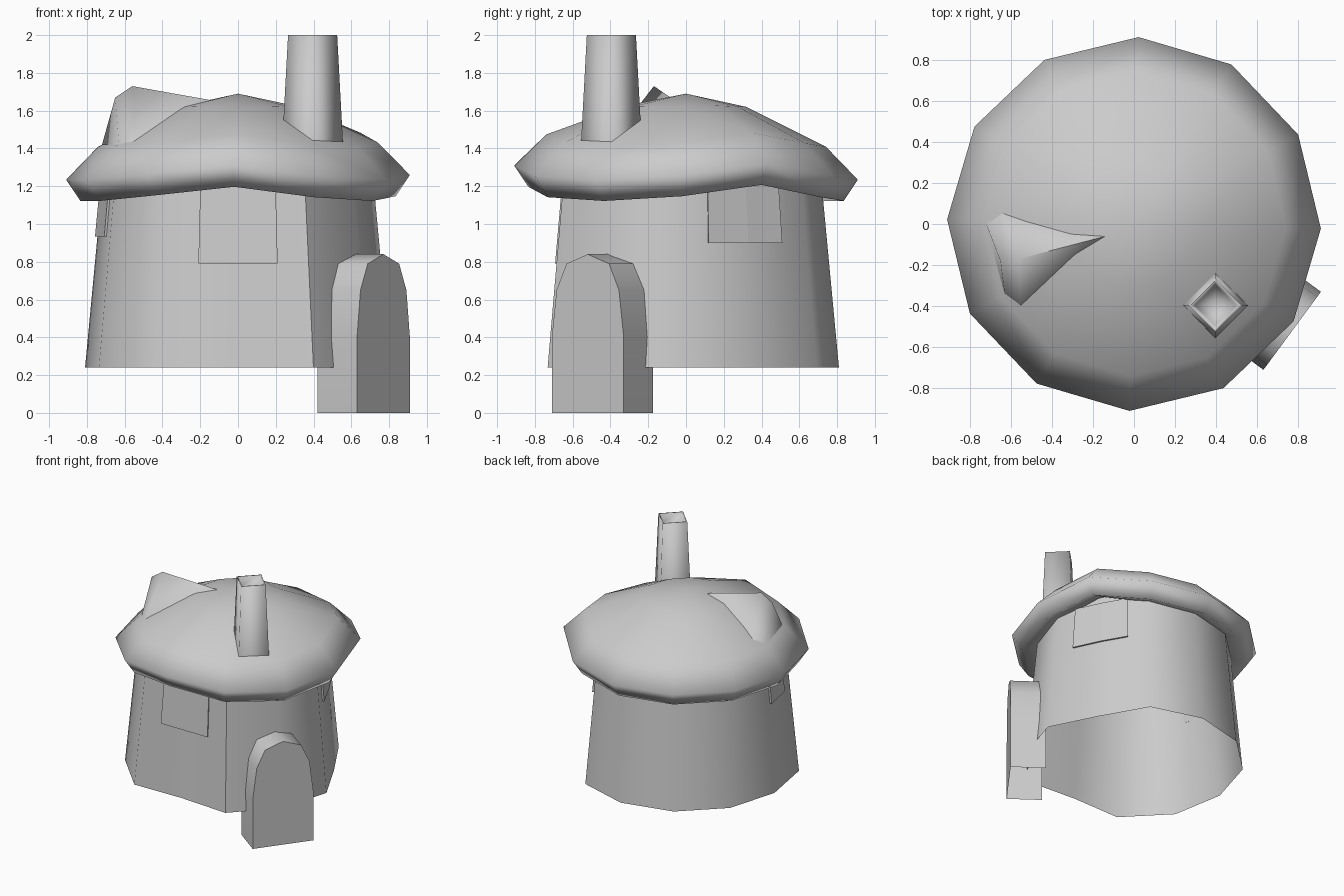
import bpy, bmesh, math

if "Cube" in bpy.data.objects:
    bpy.data.objects.remove(bpy.data.objects["Cube"])

SIDES = 12
TURN = math.radians(-1.4)


def make(name, verts, faces, smooth=None):
    mesh = bpy.data.meshes.new(name)
    mesh.from_pydata(verts, [], faces)
    bm = bmesh.new()
    bm.from_mesh(mesh)
    bmesh.ops.remove_doubles(bm, verts=bm.verts, dist=1e-5)
    bmesh.ops.recalc_face_normals(bm, faces=bm.faces)
    bm.to_mesh(mesh)
    bm.free()
    obj = bpy.data.objects.new(name, mesh)
    bpy.context.collection.objects.link(obj)
    if smooth:
        bpy.ops.object.select_all(action='DESELECT')
        obj.select_set(True)
        bpy.context.view_layer.objects.active = obj
        bpy.ops.object.shade_smooth_by_angle(angle=math.radians(smooth))
    return obj


def skin(rings):
    """Vertices and quads joining closed loops with equal point counts."""
    n = len(rings[0])
    verts = [p for ring in rings for p in ring]
    faces = [(k * n + i, k * n + (i + 1) % n, (k + 1) * n + (i + 1) % n, (k + 1) * n + i)
             for k in range(len(rings) - 1) for i in range(n)]
    return verts, faces


def circle(r, z, n=SIDES, turn=TURN, cx=0, cy=0, radii={}):
    """Regular loop; radii holds per-corner radius factors."""
    return [(cx + r * radii.get(i, 1) * math.cos(turn + math.tau * i / n),
             cy + r * radii.get(i, 1) * math.sin(turn + math.tau * i / n), z)
            for i in range(n)]


# Tapered wall, flattened behind the front and right windows, open underneath
flats = {1: 0.88, 7: 1.035, 8: 1.03, 9: 0.87, 10: 1.03}
make("wall", *skin([circle(0.81, 0.24, radii=flats), circle(0.71, 1.30, radii=flats)]), smooth=50)

# Thatched roof: lathed profile whose eave lifts over the windows
lift = {0: 0.025, 1: 0.085, 2: 0.02, 8: 0.03, 9: 0.075, 10: 0.02}
profile = [(0.32, 1.62, 0.08), (0.74, 1.41, 0.85), (0.91, 1.235, 1),
           (0.835, 1.122, 1), (0.66, 1.20, 1)]
verts, faces = skin([[(x, y, z + w * lift.get(i, 0)) for i, (x, y, z) in enumerate(circle(r, z))]
                     for r, z, w in profile])
verts.append((0, 0, 1.69))
faces += [(i, (i + 1) % SIDES, len(verts) - 1) for i in range(SIDES)]
make("roof", verts, faces, smooth=95)

# Square tapered chimney with a sunken top
make("chimney", *skin([circle(r, z, 4, 0, 0.395, -0.395) for r, z in
                       ((0.165, 1.35), (0.13, 2.0), (0.118, 2.0), (0.10, 1.93), (0.0, 1.86))]),
     smooth=91)


# Windows: thin panes lying just outside the wall
def window(name, path, z0, z1=1.24):
    top = 1 - 0.125 * (z1 - z0)
    plan = path + [(x * 0.98, y * 0.98) for x, y in reversed(path)]
    n = len(plan)
    verts, faces = skin([[(x, y, z0) for x, y in plan],
                         [(x * top, y * top, z1) for x, y in plan]])
    make(name, verts, faces + [tuple(range(n)), tuple(range(n, 2 * n))])


window("front_window", [(-0.21, -0.693), (0.21, -0.693)], 0.79)
window("right_window", [(0.692, 0.12), (0.592, 0.33), (0.488, 0.51)], 0.90)
window("left_window", [(-0.757, -0.02), (-0.708, -0.26)], 0.935)

# Arched door porch, pushed out from the front right of the wall, open underneath
half = [(0.236, 0), (0.236, 0.40), (0.205, 0.65), (0.14, 0.79)]
arch = half + [(0, 0.84)] + [(-u, z) for u, z in reversed(half)]
ux, uy = 0.593, 0.805          # along the door width
mx, my = 0.77, -0.52           # middle of the door front
verts, faces = skin([[(mx + u * ux - d * uy, my + u * uy + d * ux, z) for u, z in arch]
                     for d in (0, 0.26)])
n = len(arch)
make("door", verts, faces[:-1] + [tuple(range(n))], smooth=60)

# Pointed dormer on the left of the roof, with a chamfered gable
make("dormer",
     [(-0.56, -0.17, 1.73), (-0.55, -0.41, 1.42), (-0.65, 0.08, 1.42), (-0.14, -0.06, 1.655),
      (-0.65, -0.18, 1.67), (-0.63, -0.34, 1.42), (-0.72, 0.0, 1.42)],
     [(0, 1, 3), (0, 3, 2), (0, 4, 5, 1), (0, 2, 6, 4), (4, 6, 5)], smooth=91)
